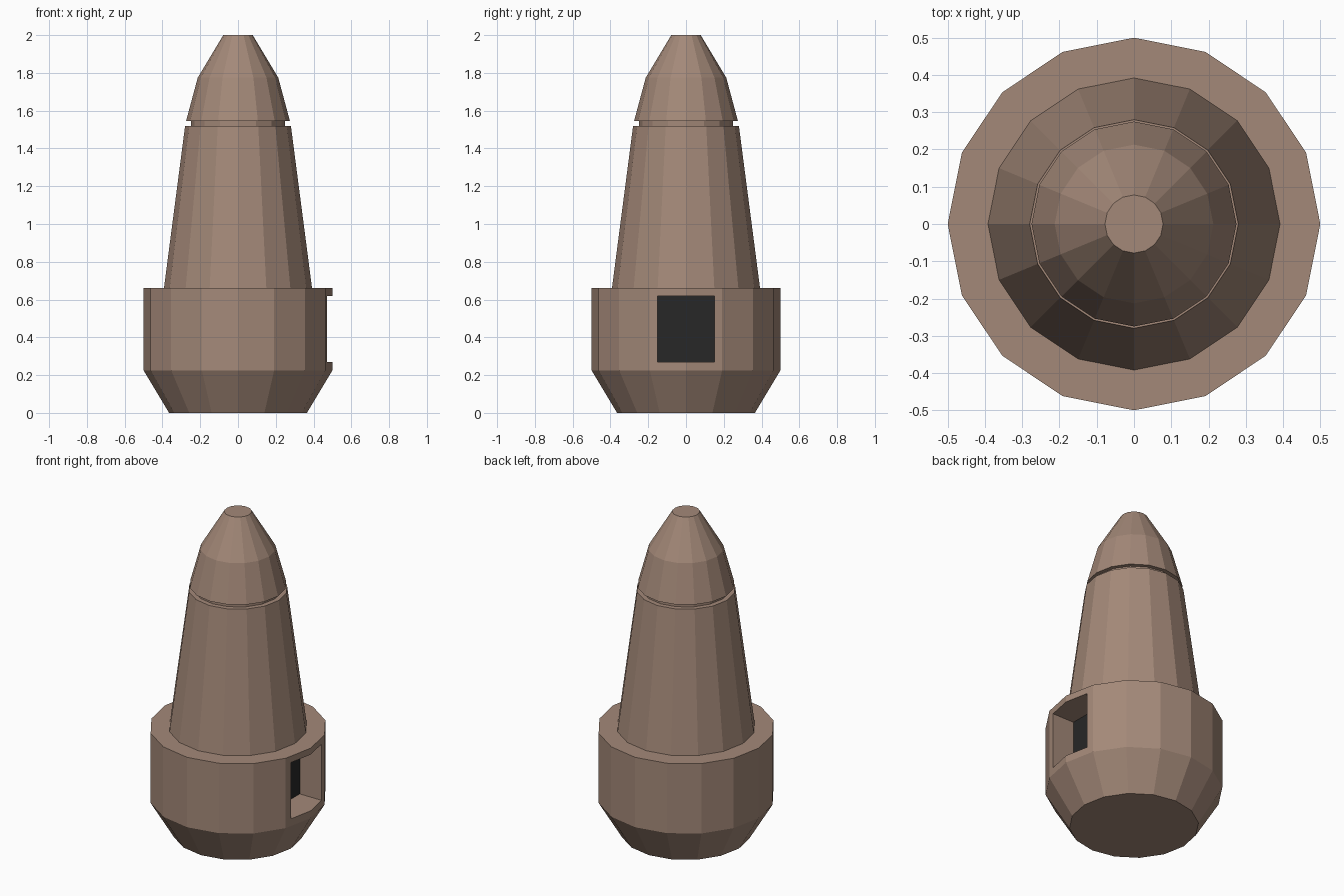
import bpy
from math import cos, sin, pi

if "Cube" in bpy.data.objects:
    bpy.data.objects.remove(bpy.data.objects["Cube"])

SIDES = 16


def material(name, rgb):
    m = bpy.data.materials.new(name)
    m.diffuse_color = (*rgb, 1)
    m.use_nodes = True
    m.node_tree.nodes["Principled BSDF"].inputs["Base Color"].default_value = m.diffuse_color
    return m


def mesh_object(name, verts, faces, mat=None):
    me = bpy.data.meshes.new(name)
    me.from_pydata(verts, [], faces)
    ob = bpy.data.objects.new(name, me)
    bpy.context.collection.objects.link(ob)
    if mat:
        me.materials.append(mat)
    return ob


def lathe(name, profile, mat):
    """Closed, flat-faced solid from (radius, z) points listed bottom to top."""
    n = SIDES
    verts = [(r * cos(2 * pi * i / n), r * sin(2 * pi * i / n), z)
             for r, z in profile for i in range(n)]
    faces = [(k * n + i, k * n + (i + 1) % n, (k + 1) * n + (i + 1) % n, (k + 1) * n + i)
             for k in range(len(profile) - 1) for i in range(n)]
    faces.append(tuple(reversed(range(n))))
    faces.append(tuple(range(len(verts) - n, len(verts))))
    return mesh_object(name, verts, faces, mat)


def box(name, x, y, z, mat=None):
    verts = [(a, b, c) for a in x for b in y for c in z]
    faces = [(0, 1, 3, 2), (4, 6, 7, 5), (0, 4, 5, 1), (2, 3, 7, 6), (0, 2, 6, 4), (1, 5, 7, 3)]
    return mesh_object(name, verts, faces, mat)


clay = material("clay", (0.37, 0.25, 0.19))
dark = material("dark", (0.02, 0.02, 0.02))

# Wide base with a tapered foot
base = lathe("base", [(0.365, 0), (0.5, 0.225), (0.5, 0.66)], clay)

# Tapered body, recessed neck and two-step nose
lathe("body", [(0.392, 0.66), (0.28, 1.52)], clay)
lathe("neck", [(0.25, 1.52), (0.25, 1.545)], clay)
lathe("nose", [(0.275, 1.545), (0.213, 1.775), (0.078, 2.0)], clay)

# Window recess in the right side of the base
cutter = box("window_cutter", (0.315, 0.7), (-0.15, 0.15), (0.27, 0.62))
cutter.hide_render = True
cutter.hide_set(True)
cut = base.modifiers.new("window", 'BOOLEAN')
cut.operation = 'DIFFERENCE'
cut.solver = 'EXACT'
cut.object = cutter

# Dark pane at the back of the recess
box("window_pane", (0.305, 0.32), (-0.15, 0.15), (0.27, 0.62), dark)
